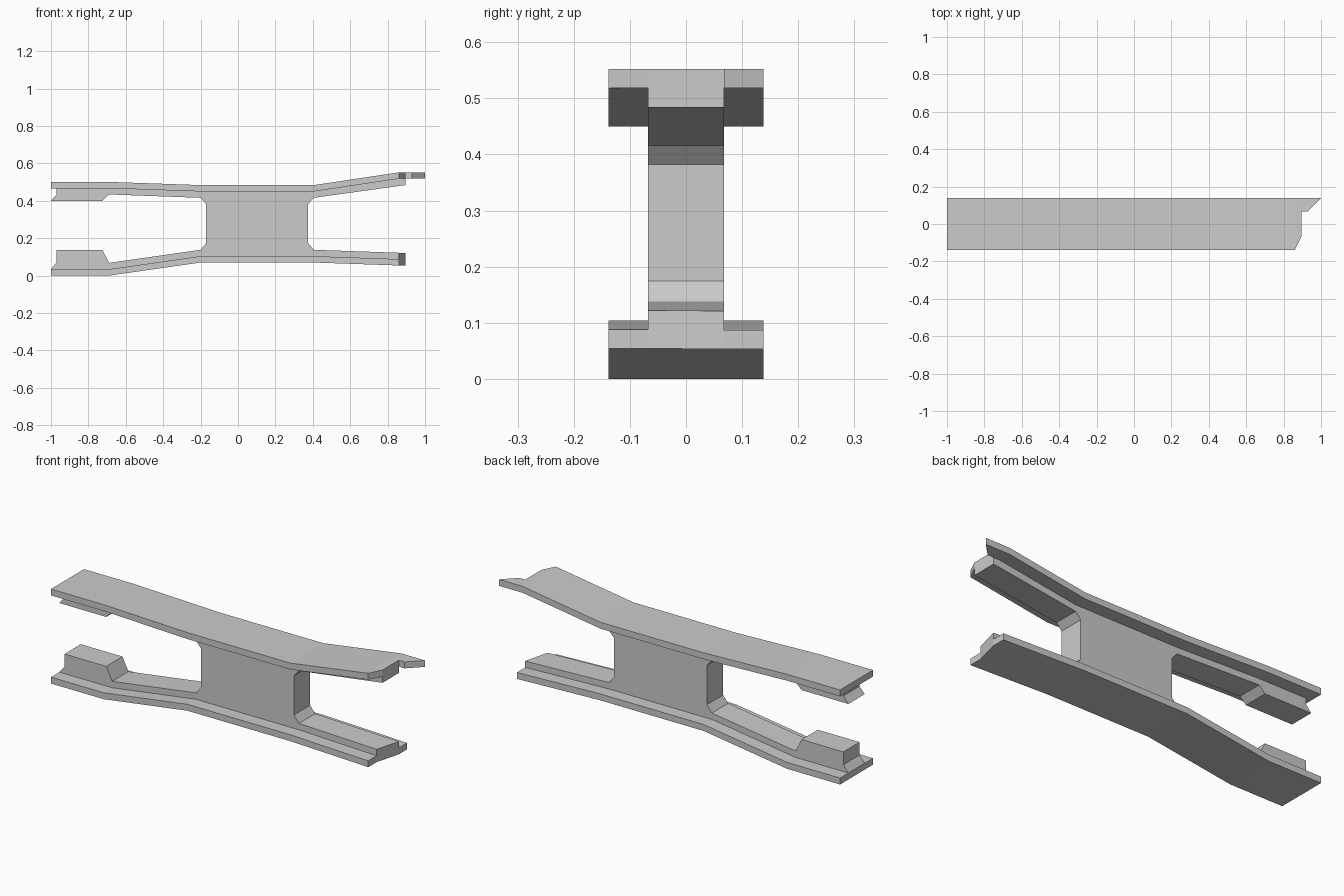
import bpy, bmesh

if "Cube" in bpy.data.objects:
    bpy.data.objects.remove(bpy.data.objects["Cube"])

W, F = 0.068, 0.138      # half widths of web and flanges
T = 0.034                # flange thickness


def loft(name, ys, rings, skip=lambda section, edge: False):
    """Skin equal-length xz profiles placed at successive y stations."""
    bm = bmesh.new()
    loops = [[bm.verts.new((x, y, z)) for x, z in ring] for y, ring in zip(ys, rings)]
    n = len(loops[0])
    for s, (a, b) in enumerate(zip(loops, loops[1:])):
        for i in range(n):
            if not skip(s, i):
                j = (i + 1) % n
                bm.faces.new((a[i], a[j], b[j], b[i]))
    bm.faces.new(loops[0])
    bm.faces.new(loops[-1])
    bmesh.ops.remove_doubles(bm, verts=bm.verts, dist=1e-5)
    bmesh.ops.dissolve_degenerate(bm, edges=bm.edges, dist=1e-5)
    bmesh.ops.recalc_face_normals(bm, faces=bm.faces)
    mesh = bpy.data.meshes.new(name)
    bm.to_mesh(mesh)
    bm.free()
    ob = bpy.data.objects.new(name, mesh)
    bpy.context.collection.objects.link(ob)
    return ob


def low_z(x):
    """Underside height of the lower flange on its right arm."""
    return 0.07 - 0.017 * (x - 0.405) / 0.49


# upper flange, right end trimmed differently along y
def upper_ring(end):
    top = [(-1, .501), (-.97, .501), (-.69, .501), (-.2, .484), (.405, .484), (.86, .552), (end, .552)]
    return top + [(x, z - T) for x, z in reversed(top)]


stations = [(-F, .86), (-W, .895), (W, .895), (W, .93), (F, 1.0)]
loft("upper_flange", [s[0] for s in stations], [upper_ring(s[1]) for s in stations],
     lambda s, i: s == 1 and 7 <= i <= 11)      # open where the web joins


# lower flange
def lower_ring(end):
    bottom = [(-1, 0), (-.69, 0), (-.2, .07), (.405, .07), (end, low_z(end))]
    return bottom + [(x, z + T) for x, z in reversed(bottom)]


stations = [(-F, .86), (-W, .86), (W, .895), (F, .895)]
loft("lower_flange", [s[0] for s in stations], [lower_ring(s[1]) for s in stations],
     lambda s, i: s == 1 and 5 <= i <= 8)


# web with central block, ribs and the two facing pads
def web_ring(end):
    z = low_z(end)
    return [(-.97, .467), (-.69, .467), (-.2, .45), (.405, .45), (.86, .518), (.895, .518),
            (.895, .484), (.405, .416), (.375, .382), (.375, .174), (.405, .138),
            (end, z + 2 * T), (end, z + T),
            (.405, .104), (-.2, .104), (-.69, .034), (-1, .034),
            (-.97, .07), (-.97, .138), (-.725, .138), (-.69, .068), (-.2, .138),
            (-.17, .174), (-.17, .382), (-.2, .416), (-.69, .434), (-.725, .4),
            (-1, .4), (-.97, .434)]


loft("web", [-W, W], [web_ring(.86), web_ring(.895)],
     lambda s, i: i <= 4 or 12 <= i <= 15)
